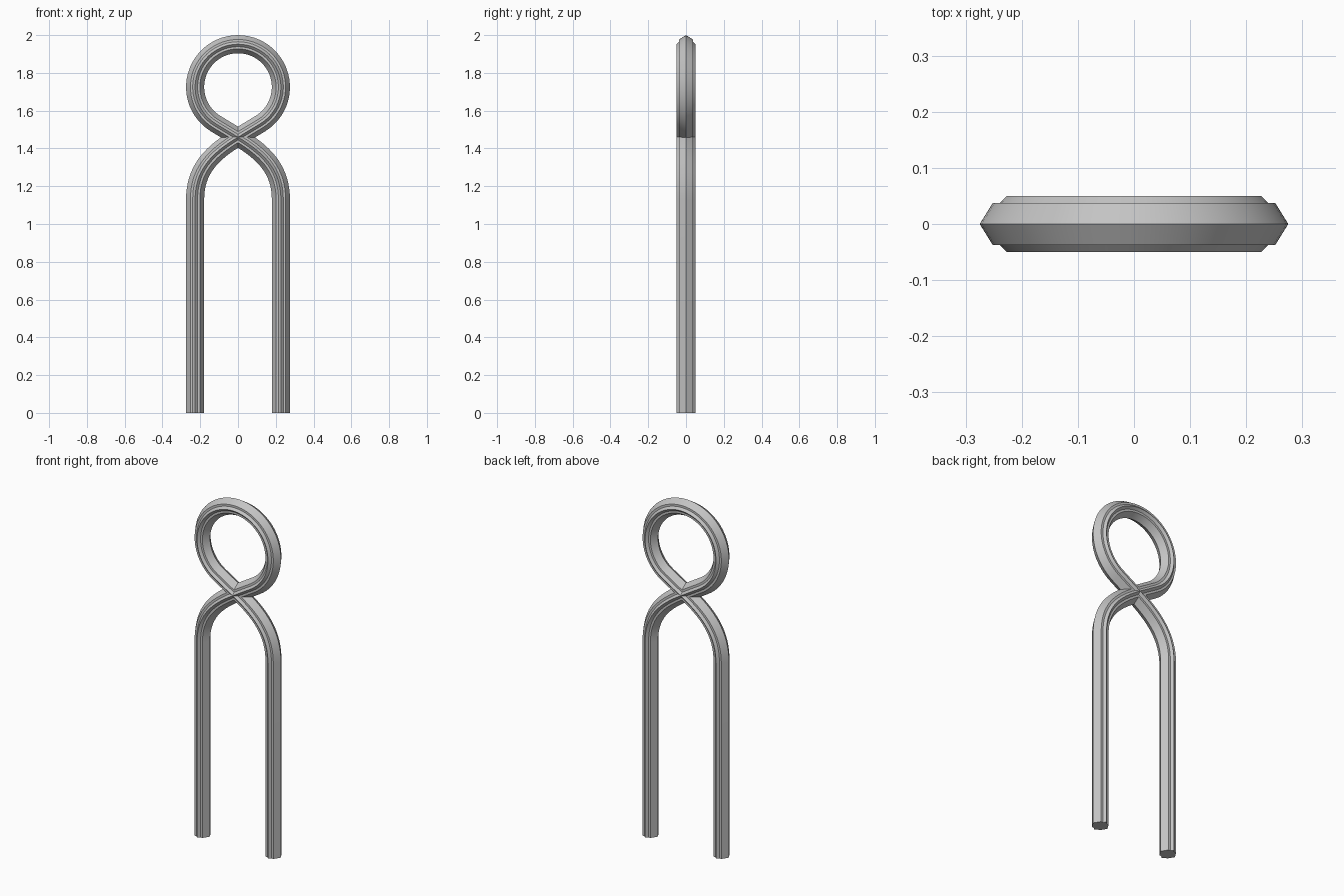
import bpy, bmesh, math
from mathutils import Vector
from mathutils.geometry import interpolate_bezier

if "Cube" in bpy.data.objects:
    bpy.data.objects.remove(bpy.data.objects["Cube"], do_unlink=True)

R = 0.227            # ring radius, also the leg offset
RING_Z = 1.725       # ring centre
CROSS_Z = 1.46       # where the strands cross
SHOULDER_Z = 1.13    # where the legs start to bend

steel = bpy.data.materials.new("grey steel")
steel.use_nodes = True
grey = (0.55, 0.55, 0.55, 1)
steel.diffuse_color = grey
steel.node_tree.nodes["Principled BSDF"].inputs["Base Color"].default_value = grey

# Direction of the straight strands that run tangent to the ring
slope = math.pi / 2 - math.asin(R / (RING_Z - CROSS_Z))
along = Vector((math.cos(slope), math.sin(slope)))
crossing = Vector((0, CROSS_Z))


def mirrored(points):
    return [Vector((-p.x, p.y)) for p in reversed(points)]


# Centre line in the x-z plane: left leg, shoulder, ring, shoulder, right leg
shoulder = [Vector(p[:2]) for p in interpolate_bezier(
    Vector((-R, SHOULDER_Z)), Vector((-R, SHOULDER_Z + 0.16)),
    crossing - along * 0.16, crossing, 18)]
left_side = [Vector((-R, 0))] + shoulder
start = slope - math.pi / 2
sweep = math.pi - 2 * start
ring = []
for i in range(49):
    a = start + sweep * i / 48
    ring.append(Vector((R * math.cos(a), RING_Z + R * math.sin(a))))
path = left_side + ring + mirrored(left_side)

# Bar section: pointed sides with a raised rib on the front and back
quarter = [(0.048, 0), (0.025, 0.037), (0.013, 0.037), (0, 0.05)]
half = quarter + [(-u, v) for u, v in reversed(quarter[:-1])]
section = half + [(u, -v) for u, v in reversed(half[1:-1])]

# Sweep the section along the centre line
bm = bmesh.new()
rings = []
for i, p in enumerate(path):
    before = path[max(i - 1, 0)]
    after = path[min(i + 1, len(path) - 1)]
    # ends and shoulder starts stay exactly vertical
    t = Vector((0, 1)) if abs(p.x) == R and p.y <= SHOULDER_Z + 1e-4 else (after - before).normalized()
    n = Vector((t.y, -t.x))
    rings.append([bm.verts.new((p.x + n.x * u, v, p.y + n.y * u)) for u, v in section])
count = len(section)
for a, b in zip(rings, rings[1:]):
    for k in range(count):
        m = (k + 1) % count
        bm.faces.new((a[k], a[m], b[m], b[k]))
bm.faces.new(rings[0])
bm.faces.new(rings[-1])
bmesh.ops.recalc_face_normals(bm, faces=bm.faces)

mesh = bpy.data.meshes.new("looped_bar")
bm.to_mesh(mesh)
bm.free()
mesh.materials.append(steel)
bar = bpy.data.objects.new("looped_bar", mesh)
bpy.context.collection.objects.link(bar)
bpy.ops.object.select_all(action='DESELECT')
bar.select_set(True)
bpy.context.view_layer.objects.active = bar
bpy.ops.object.shade_smooth_by_angle(angle=math.radians(30))
